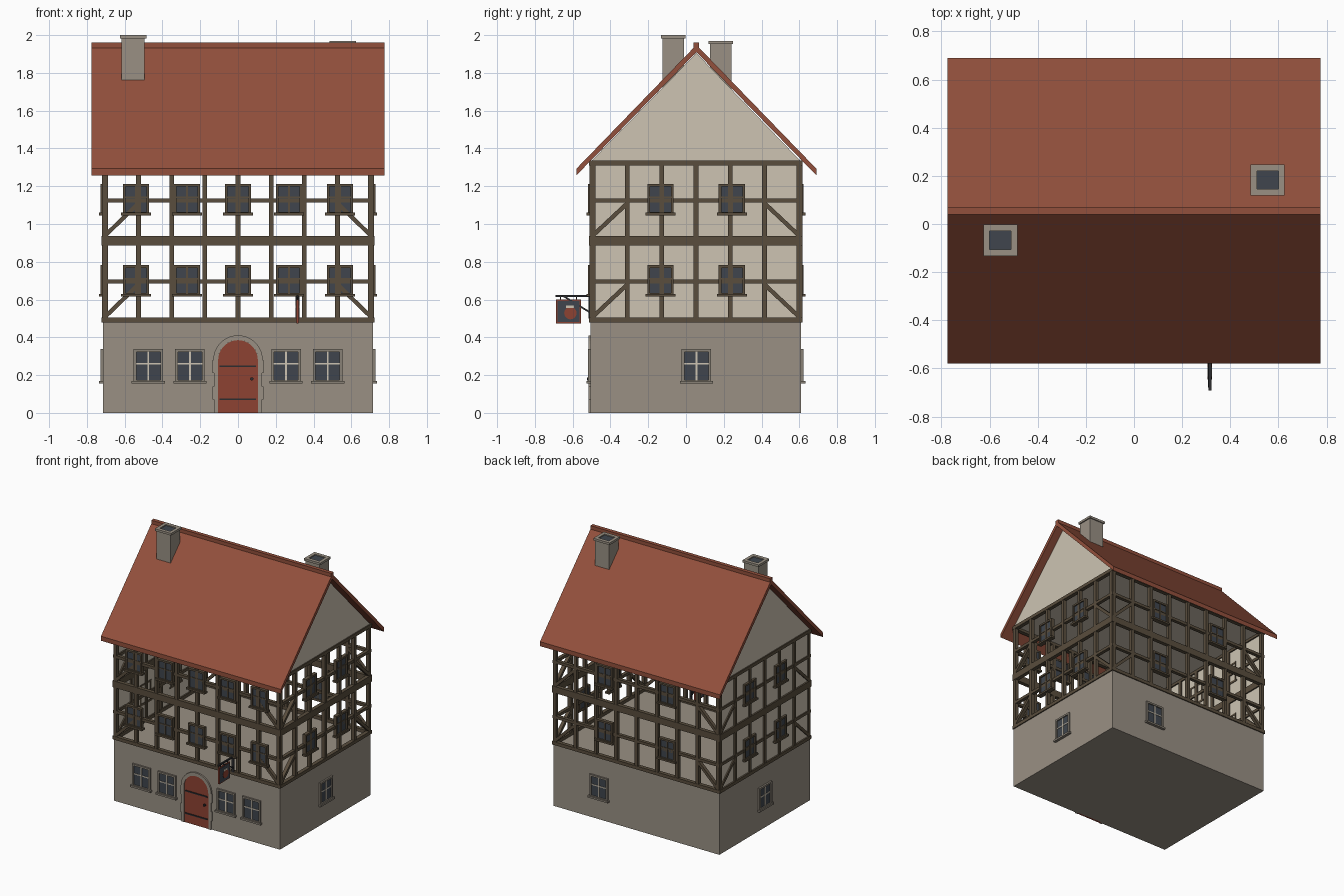
import bpy
import bmesh
from math import sin, cos, pi, hypot
from mathutils import Vector

if "Cube" in bpy.data.objects:
    bpy.data.objects.remove(bpy.data.objects["Cube"])

COLOURS = {
    "stone": (0.32, 0.28, 0.23),
    "stone_trim": (0.25, 0.22, 0.18),
    "plaster": (0.61, 0.55, 0.45),
    "timber": (0.10, 0.075, 0.047),
    "roof_tile": (0.29, 0.08, 0.045),
    "door_red": (0.27, 0.055, 0.032),
    "glass": (0.05, 0.06, 0.075),
    "iron": (0.025, 0.025, 0.028),
}
MATS = {}
for key, rgb in COLOURS.items():
    m = bpy.data.materials.new(key)
    m.use_nodes = True
    m.diffuse_color = (*rgb, 1)
    m.node_tree.nodes["Principled BSDF"].inputs["Base Color"].default_value = (*rgb, 1)
    MATS[key] = m

# House footprint: wall planes
HX, YF, YB = 0.715, -0.505, 0.61
MID = (YF + YB) / 2

# Wall coordinates (along, outward, up) to world
SIDES = {
    "front": lambda u, d, z: (u, YF - d, z),
    "back": lambda u, d, z: (u, YB + d, z),
    "right": lambda u, d, z: (HX + d, u, z),
    "left": lambda u, d, z: (-HX - d, u, z),
}
parts = {}


def slab(part, mat, side, profile, d0, d1):
    """Extrude an outline drawn on a wall from depth d0 to d1."""
    bm = parts.setdefault(part, (bmesh.new(), mat))[0]
    put = SIDES[side]
    a = [bm.verts.new(put(u, d0, z)) for u, z in profile]
    b = [bm.verts.new(put(u, d1, z)) for u, z in profile]
    faces = [bm.faces.new(a), bm.faces.new(b[::-1])]
    for i in range(len(a)):
        j = (i + 1) % len(a)
        faces.append(bm.faces.new((a[i], b[i], b[j], a[j])))
    bmesh.ops.recalc_face_normals(bm, faces=faces)


def rect(u0, u1, z0, z1):
    return [(u0, z0), (u1, z0), (u1, z1), (u0, z1)]


def bar(p, q, w):
    """Outline of a straight bar of width w from p to q."""
    p, q = Vector(p), Vector(q)
    t = (q - p).normalized()
    n = Vector((-t.y, t.x)) * w / 2
    return [tuple(v) for v in (p + n, q + n, q - n, p - n)]


def arc(cx, cz, r, a0, a1, n):
    return [(cx + r * cos(a0 + (a1 - a0) * i / n), cz + r * sin(a0 + (a1 - a0) * i / n))
            for i in range(n + 1)]


def box(part, mat, x0, x1, y0, y1, z0, z1):
    slab(part, mat, "right", rect(y0, y1, z0, z1), x0 - HX, x1 - HX)


def window(side, u, z0, z1, w, name, frame, cross, t):
    """Framed window with cross bars and a sill."""
    h = w / 2
    slab(name + "_glass", "glass", side, rect(u - h + t, u + h - t, z0 + t, z1 - t), -0.012, 0.004)
    for r in (rect(u - h, u - h + t, z0, z1), rect(u + h - t, u + h, z0, z1),
              rect(u - h + t, u + h - t, z1 - t, z1), rect(u - h + t, u + h - t, z0, z0 + t)):
        slab(name + "_frames", frame, side, r, -0.015, 0.013)
    zm = z0 + (z1 - z0) * 0.56
    slab(name + "_cross_bars", cross, side, rect(u - 0.005, u + 0.005, z0 + t, z1 - t), -0.013, 0.009)
    slab(name + "_cross_bars", cross, side, rect(u - h + t, u + h - t, zm - 0.004, zm + 0.004), -0.013, 0.008)
    slab(name + "_sills", frame, side, rect(u - h - 0.01, u + h + 0.01, z0 - 0.004, z0 + 0.01), -0.015, 0.022)


# Stone ground floor, attic and the closed plaster end wall
box("ground_floor", "stone", -HX, HX, YF, YB, 0, 0.48)
slab("attic", "plaster", "right", [(YF, 1.33), (YB, 1.33), (0.055, 1.905)], -2 * HX, 0)
slab("plaster_wall", "plaster", "left", rect(YF + 0.01, YB - 0.01, 0.48, 1.33), -0.012, -0.004)

# Timber framing on all four sides
for side in SIDES:
    long_wall = side in ("front", "back")
    centre = 0 if long_wall else MID
    half = (HX if long_wall else (YB - YF) / 2) + 0.005
    bays = 8 if long_wall else 6
    reach = half - 0.018
    step = 2 * reach / bays

    def beam(p, q, w, depth=0.006):
        slab("timber_frame", "timber", side, bar(p, q, w), -0.022, depth)

    for z in (0.492, 0.898, 0.923, 1.323):
        beam((centre - half, z), (centre + half, z), 0.026, 0.008)
    for z0, z1 in ((0.5, 0.89), (0.93, 1.315)):
        rail = z0 + 0.195
        beam((centre - half, rail), (centre + half, rail), 0.022, 0.004)
        for i in range(bays + 1):
            u = centre - reach + i * step
            beam((u, z0), (u, z1), 0.025)
        for s in (-1, 1):
            beam((centre + s * reach, z0 + 0.01), (centre + s * (reach - step), rail - 0.015), 0.022, 0.005)

# Upper windows
UPPER = {"front": (-0.54, -0.27, 0, 0.27, 0.54), "back": (-0.27, 0.27),
         "right": (-0.135, 0.243), "left": (-0.135, 0.243)}
for side, places in UPPER.items():
    for u in places:
        for z in (0.62, 1.05):
            window(side, u, z, z + 0.162, 0.14, "upper_window", "timber", "timber", 0.014)

# Ground floor windows
GROUND = {"front": (-0.475, -0.255, 0.255, 0.475), "back": (0.32,), "right": (0.055,), "left": (0.055,)}
for side, places in GROUND.items():
    for u in places:
        window(side, u, 0.16, 0.337, 0.155, "ground_window", "stone_trim", "plaster", 0.014)

# Arched door with straps, knob and stone surround
R, SPRING = 0.105, 0.28
slab("door", "door_red", "front", [(-R, 0), (R, 0)] + arc(0, SPRING, R, 0, pi, 16), -0.01, 0.006)
for z in (0.072, 0.247):
    slab("door_straps", "iron", "front", rect(-R + 0.008, R - 0.01, z - 0.005, z + 0.005), 0, 0.011)
slab("door_knob", "iron", "front", arc(0.073, 0.18, 0.009, 0, 2 * pi * 9 / 10, 9), 0, 0.02)
STONES = 9
for i in range(STONES):
    a0, a1 = pi * i / STONES, pi * (i + 1) / STONES
    slab("door_arch", "stone", "front",
         arc(0, SPRING, R, a0, a1, 2) + arc(0, SPRING, R + 0.026, a1, a0, 2), -0.01, 0.012)
for s in (-1, 1):
    for i in range(4):
        w = 0.03 if i % 2 else 0.022
        slab("door_jambs", "stone", "front",
             rect(*sorted((s * R, s * (R + w))), i * SPRING / 4, (i + 1) * SPRING / 4), -0.01, 0.01)

# Gabled roof with ridge cap
RIDGE = 0.055
slab("roof", "roof_tile", "right",
     [(-0.58, 1.293), (RIDGE, 1.948), (0.69, 1.293), (0.69, 1.258), (RIDGE, 1.91), (-0.58, 1.258)],
     -2 * HX - 0.06, 0.06)
box("ridge_cap", "roof_tile", -HX - 0.06, HX + 0.06, RIDGE - 0.015, RIDGE + 0.015, 1.925, 1.96)

# Two chimneys with open caps
for x, y, top in ((-0.555, -0.067, 2.0), (0.555, 0.183, 1.97)):
    for x0, x1, y0, y1 in ((-0.07, -0.045, -0.065, 0.065), (0.045, 0.07, -0.065, 0.065),
                           (-0.045, 0.045, -0.065, -0.038), (-0.045, 0.045, 0.038, 0.065)):
        box("chimney_caps", "stone", x + x0, x + x1, y + y0, y + y1, top - 0.017, top)
    box("chimney_shafts", "stone", x - 0.061, x + 0.061, y - 0.057, y + 0.057, 1.7, top - 0.015)
    box("chimney_flues", "glass", x - 0.046, x + 0.046, y - 0.039, y + 0.039, top - 0.016, top - 0.008)

# Hanging sign on an iron bracket
SX = 0.315 - HX


def sign(part, mat, profile, thick):
    slab(part, mat, "right", profile, SX - thick / 2, SX + thick / 2)


sign("sign_bracket", "iron", rect(-0.692, YF, 0.614, 0.625), 0.012)
sign("sign_bracket", "iron", bar((-0.645, 0.616), (YF, 0.53), 0.009), 0.01)
sign("sign_bracket", "iron", rect(YF - 0.01, YF, 0.5, 0.635), 0.02)
for y in (-0.665, -0.58):
    sign("sign_hooks", "iron", rect(y - 0.003, y + 0.003, 0.595, 0.616), 0.006)
sign("sign_border", "door_red", rect(-0.687, -0.557, 0.473, 0.6), 0.01)
sign("sign_panel", "glass", rect(-0.68, -0.564, 0.48, 0.593), 0.014)
sign("sign_disc", "door_red", arc(-0.612, 0.528, 0.033, 0, 2 * pi * 15 / 16, 15), 0.018)
sign("sign_highlight", "plaster", rect(-0.634, -0.594, 0.555, 0.568), 0.02)

# Turn the collected geometry into objects
for name, (bm, mat) in parts.items():
    mesh = bpy.data.meshes.new(name)
    bm.to_mesh(mesh)
    bm.free()
    mesh.materials.append(MATS[mat])
    bpy.context.scene.collection.objects.link(bpy.data.objects.new(name, mesh))
